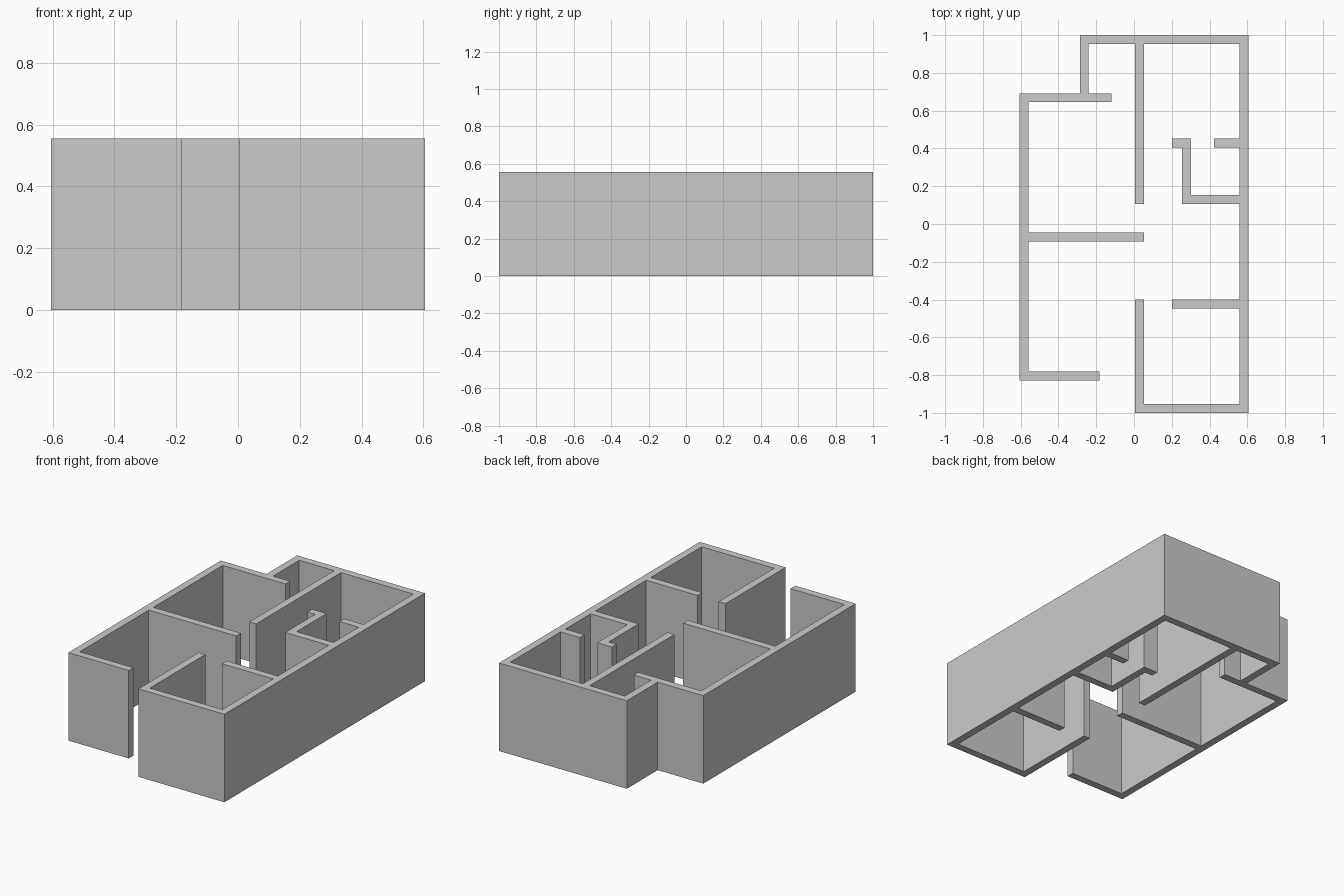
import bpy
import bmesh
import math

if "Cube" in bpy.data.objects:
    bpy.data.objects.remove(bpy.data.objects["Cube"])

HEIGHT = 0.555   # wall height
T = 0.047        # wall thickness
W = 0.605        # half width of the plan
L = 1.0          # half length of the plan


def along_x(x0, x1, y0):
    """Wall running left to right, y0 is its front edge."""
    return (x0, y0, x1, y0 + T)


def along_y(y0, y1, x0):
    """Wall running front to back, x0 is its left edge."""
    return (x0, y0, x0 + T, y1)


walls = [
    # outer shell
    along_y(-L, L, W - T),                  # long right wall
    along_y(-0.828, 0.692, -W),             # long left wall
    along_x(-0.287, W, L - T),              # back wall
    along_x(0.005, W, -L),                  # front wall, right room
    along_x(-W, -0.183, -0.828),            # front wall, left room
    along_y(0.692 - T, L, -0.287),          # step in the back left corner
    along_x(-W, -0.12, 0.692 - T),          # back wall, left room
    # inner partitions
    along_x(-W, 0.052, -0.046 - T),         # divider of the left rooms
    along_y(0.107, L, 0.005),               # back corridor wall
    along_y(-L, -0.4, 0.005),               # front corridor wall
    along_x(0.2, W, -0.4 - T),              # divider of the front right room
    # small closet
    along_x(0.255, W, 0.107),
    along_y(0.107, 0.453, 0.302 - T),
    along_x(0.2, 0.302, 0.453 - T),
    along_x(0.424, W, 0.453 - T),
]
walls = [tuple(round(v, 3) for v in w) for w in walls]

# Join the wall strips into one footprint on the grid of their edges
xs = sorted({w[i] for w in walls for i in (0, 2)})
ys = sorted({w[i] for w in walls for i in (1, 3)})
bm = bmesh.new()
corners = {}


def corner(x, y):
    if (x, y) not in corners:
        corners[x, y] = bm.verts.new((x, y, 0))
    return corners[x, y]


for x0, x1 in zip(xs, xs[1:]):
    for y0, y1 in zip(ys, ys[1:]):
        cx, cy = (x0 + x1) / 2, (y0 + y1) / 2
        if any(a < cx < c and b < cy < d for a, b, c, d in walls):
            bm.faces.new([corner(x0, y0), corner(x1, y0),
                          corner(x1, y1), corner(x0, y1)])

# Raise the footprint to wall height and clean up flat areas
raised = bmesh.ops.extrude_face_region(bm, geom=bm.faces[:], use_keep_orig=True)
top = [v for v in raised["geom"] if isinstance(v, bmesh.types.BMVert)]
bmesh.ops.translate(bm, verts=top, vec=(0, 0, HEIGHT))
bmesh.ops.recalc_face_normals(bm, faces=bm.faces[:])
bmesh.ops.dissolve_limit(bm, angle_limit=math.radians(1),
                         verts=bm.verts[:], edges=bm.edges[:])

mesh = bpy.data.meshes.new("house_walls")
bm.to_mesh(mesh)
bm.free()

# Single plaster grey
grey = bpy.data.materials.new("plaster_grey")
grey.diffuse_color = (0.6, 0.6, 0.6, 1)
grey.use_nodes = True
grey.node_tree.nodes["Principled BSDF"].inputs["Base Color"].default_value = grey.diffuse_color
mesh.materials.append(grey)

house_walls = bpy.data.objects.new("house_walls", mesh)
bpy.context.collection.objects.link(house_walls)
